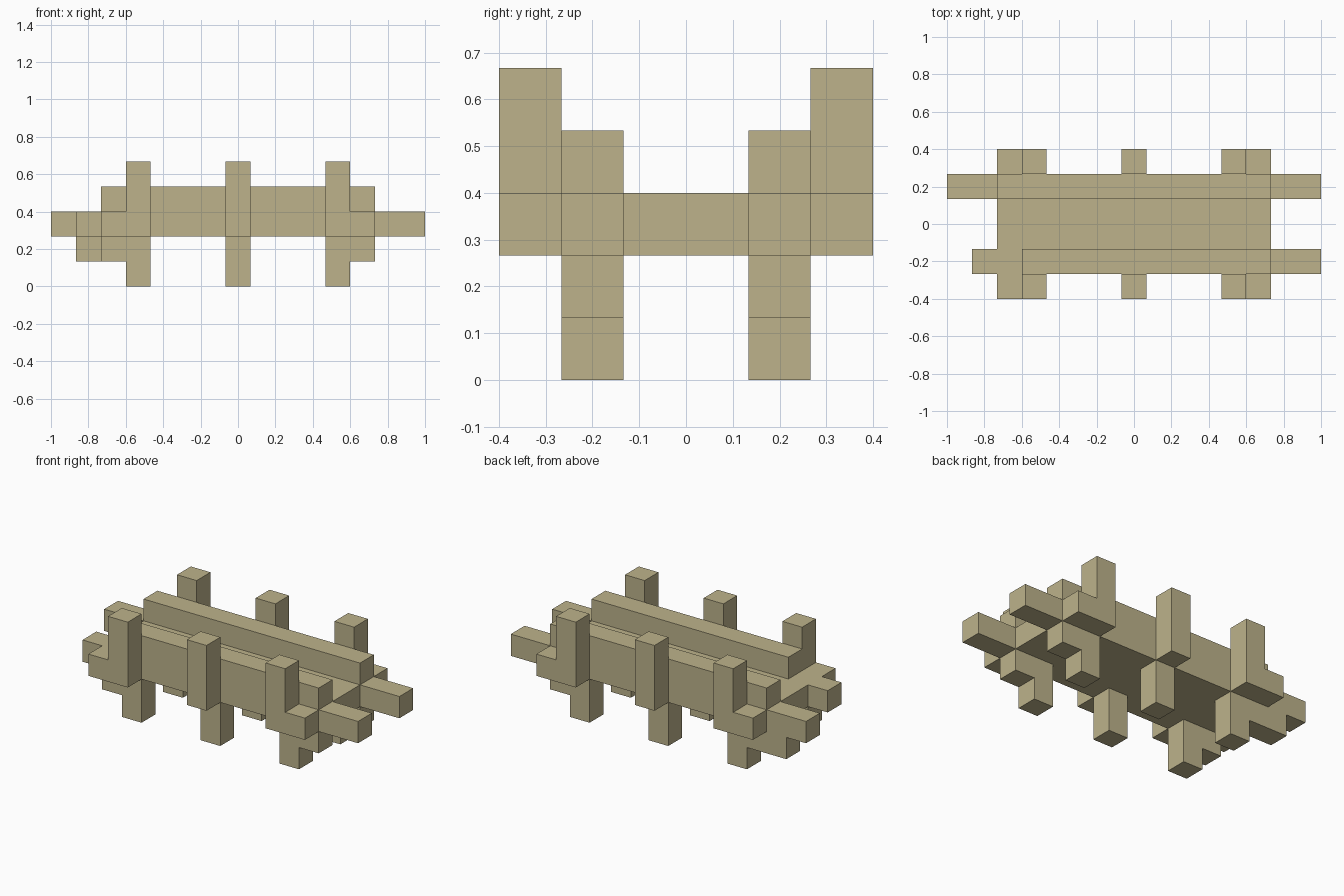
import bpy
import bmesh
from mathutils import Vector

cube = bpy.data.objects.get("Cube")
if cube:
    bpy.data.objects.remove(cube, do_unlink=True)

U = 2 / 15                       # edge length of one block
ORIGIN = Vector((-7.5, -3, 0))   # grid corner, in blocks

tan = bpy.data.materials.new("tan")
tan.use_nodes = True
COLOUR = (0.51, 0.45, 0.26, 1)
tan.diffuse_color = COLOUR
tan.node_tree.nodes["Principled BSDF"].inputs["Base Color"].default_value = COLOUR


def part(name, *boxes):
    """One object made of abutting boxes, each given as x, y, z block ranges."""
    bm = bmesh.new()
    for ranges in boxes:
        lo = Vector([r[0] for r in ranges])
        hi = Vector([r[1] for r in ranges])
        made = bmesh.ops.create_cube(bm, size=1)
        for v in made["verts"]:
            v.co = (ORIGIN + (lo + hi) / 2 + v.co * (hi - lo)) * U
    mesh = bpy.data.meshes.new(name)
    bm.to_mesh(mesh)
    bm.free()
    mesh.materials.append(tan)
    bpy.context.collection.objects.link(bpy.data.objects.new(name, mesh))


# Flat middle of the body
part("body_slab", ((2, 13), (2, 4), (2, 3)))

# Each side: its rail row, its outer row and how far its tail end reaches
for side, rail, outer, start in (("front", 1, 0, 1), ("back", 4, 5, 0)):
    row = (rail, rail + 1)
    out = (outer, outer + 1)

    # Long rails
    part(side + "_lower_rail", ((start, 15), row, (2, 3)))
    part(side + "_upper_rail", ((start + 2, 13), row, (3, 4)))

    # Legs, with brackets under the rail at both ends
    part(side + "_right_leg", ((3, 4), row, (0, 2)), ((start + 1, 3), row, (1, 2)))
    part(side + "_middle_leg", ((7, 8), row, (0, 2)))
    part(side + "_left_leg", ((11, 12), row, (0, 2)), ((12, 13), row, (1, 2)))

    # Upright posts, with a foot block at both ends
    part(side + "_right_post", ((3, 4), out, (2, 5)), ((2, 3), out, (2, 3)))
    part(side + "_middle_post", ((7, 8), out, (2, 5)))
    part(side + "_left_post", ((11, 12), out, (2, 5)), ((12, 13), out, (2, 3)))
